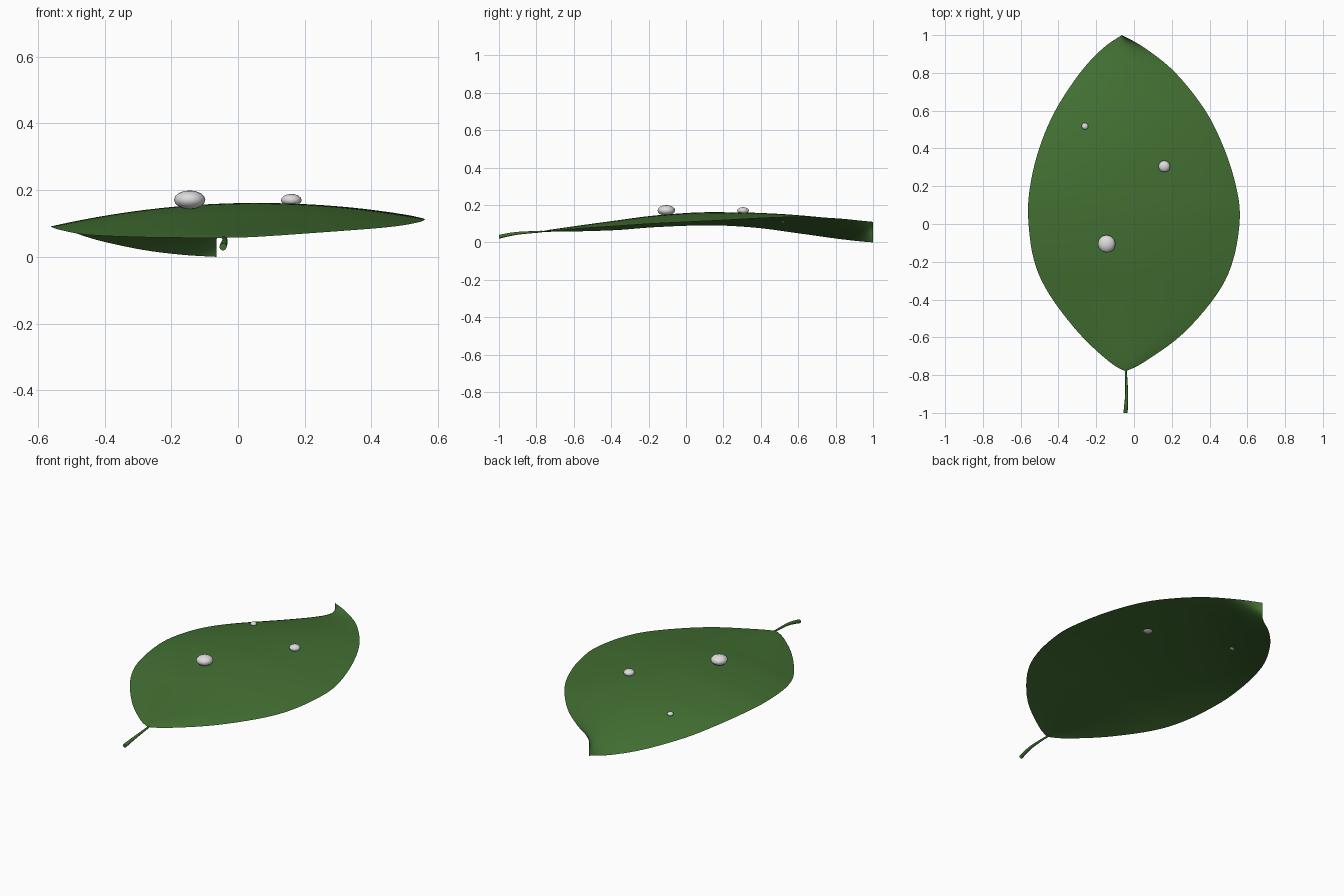
import bpy, bmesh, math

if "Cube" in bpy.data.objects:
    bpy.data.objects.remove(bpy.data.objects["Cube"])


def material(name, rgb):
    m = bpy.data.materials.new(name)
    m.diffuse_color = (*rgb, 1)
    m.use_nodes = True
    m.node_tree.nodes["Principled BSDF"].inputs["Base Color"].default_value = m.diffuse_color
    return m


leaf_green = material("leaf green", (0.055, 0.16, 0.032))
water = material("water white", (0.72, 0.72, 0.73))


def make_object(name, bm, mat):
    mesh = bpy.data.meshes.new(name)
    for f in bm.faces:
        f.smooth = True
    bm.to_mesh(mesh)
    bm.free()
    mesh.materials.append(mat)
    ob = bpy.data.objects.new(name, mesh)
    bpy.context.collection.objects.link(ob)
    return ob


def spline(rows, steps):
    """Catmull-Rom interpolation through rows of numbers."""
    out = []
    n = len(rows)
    for i in range(n - 1):
        a, b, c, d = (rows[max(i - 1, 0)], rows[i], rows[i + 1], rows[min(i + 2, n - 1)])
        for k in range(steps):
            t = k / steps
            out.append([0.5 * (2 * q + (r - p) * t + (2 * p - 5 * q + 4 * r - s) * t * t
                               + (3 * q - p - 3 * r + s) * t ** 3)
                        for p, q, r, s in zip(a, b, c, d)])
    return out + [list(rows[-1])]


# Leaf blade: y, left x, right x, left z, right z, arch height
ribs = [(-0.78, -0.045, -0.045, 0.057, 0.057, 0.0),
        (-0.73, -0.13, 0.055, 0.057, 0.060, 0.009),
        (-0.58, -0.29, 0.26, 0.059, 0.074, 0.022),
        (-0.37, -0.45, 0.44, 0.066, 0.088, 0.040),
        (-0.19, -0.53, 0.525, 0.080, 0.100, 0.051),
        (0.03, -0.56, 0.56, 0.090, 0.111, 0.058),
        (0.20, -0.55, 0.54, 0.090, 0.119, 0.056),
        (0.40, -0.502, 0.477, 0.076, 0.130, 0.051),
        (0.60, -0.417, 0.378, 0.049, 0.136, 0.042),
        (0.80, -0.286, 0.22, 0.021, 0.129, 0.026),
        (0.93, -0.165, 0.06, 0.006, 0.117, 0.011),
        (1.00, -0.064, -0.064, 0.0, 0.11, 0.0)]

N = 24
bm = bmesh.new()
grid = []
for y, xl, xr, zl, zr, arch in spline(ribs, 5):
    row = []
    for j in range(N + 1):
        u = j / N
        z = zl + (zr - zl) * u + arch * 4 * u * (1 - u)
        row.append(bm.verts.new((xl + (xr - xl) * u, y, z)))
    grid.append(row)
for r0, r1 in zip(grid, grid[1:]):
    for j in range(N):
        bm.faces.new((r0[j], r0[j + 1], r1[j + 1], r1[j]))
bmesh.ops.remove_doubles(bm, verts=bm.verts, dist=0.0005)
make_object("leaf_blade", bm, leaf_green)

# Stem: tapered tube swept along y (x, y, z, radius)
path = [(-0.044, -0.77, 0.058, 0.005), (-0.041, -0.82, 0.055, 0.006),
        (-0.039, -0.90, 0.049, 0.008), (-0.042, -0.96, 0.039, 0.010),
        (-0.045, -1.00, 0.030, 0.011)]
SIDES = 10
bm = bmesh.new()
rings = [[bm.verts.new((x + r * math.cos(k * math.tau / SIDES), y,
                        z + r * math.sin(k * math.tau / SIDES))) for k in range(SIDES)]
         for x, y, z, r in spline(path, 3)]
for a, b in zip(rings, rings[1:]):
    for k in range(SIDES):
        m = (k + 1) % SIDES
        bm.faces.new((a[k], a[m], b[m], b[k]))
bm.faces.new(rings[0])
bm.faces.new(rings[-1])
bmesh.ops.recalc_face_normals(bm, faces=bm.faces)
stem = make_object("stem", bm, leaf_green)
bpy.context.view_layer.objects.active = stem
stem.select_set(True)
bpy.ops.object.shade_smooth_by_angle(angle=math.radians(50))

# Water drops: flattened spheres resting in the blade
for name, x, y, z, r in [("large_drop", -0.145, -0.105, 0.171, 0.047),
                         ("medium_drop", 0.16, 0.305, 0.170, 0.031),
                         ("small_drop", -0.26, 0.518, 0.118, 0.018)]:
    bm = bmesh.new()
    bmesh.ops.create_uvsphere(bm, u_segments=12, v_segments=8, radius=r)
    bmesh.ops.scale(bm, vec=(1, 1, 0.6), verts=bm.verts)
    bmesh.ops.translate(bm, vec=(x, y, z), verts=bm.verts)
    make_object(name, bm, water)
